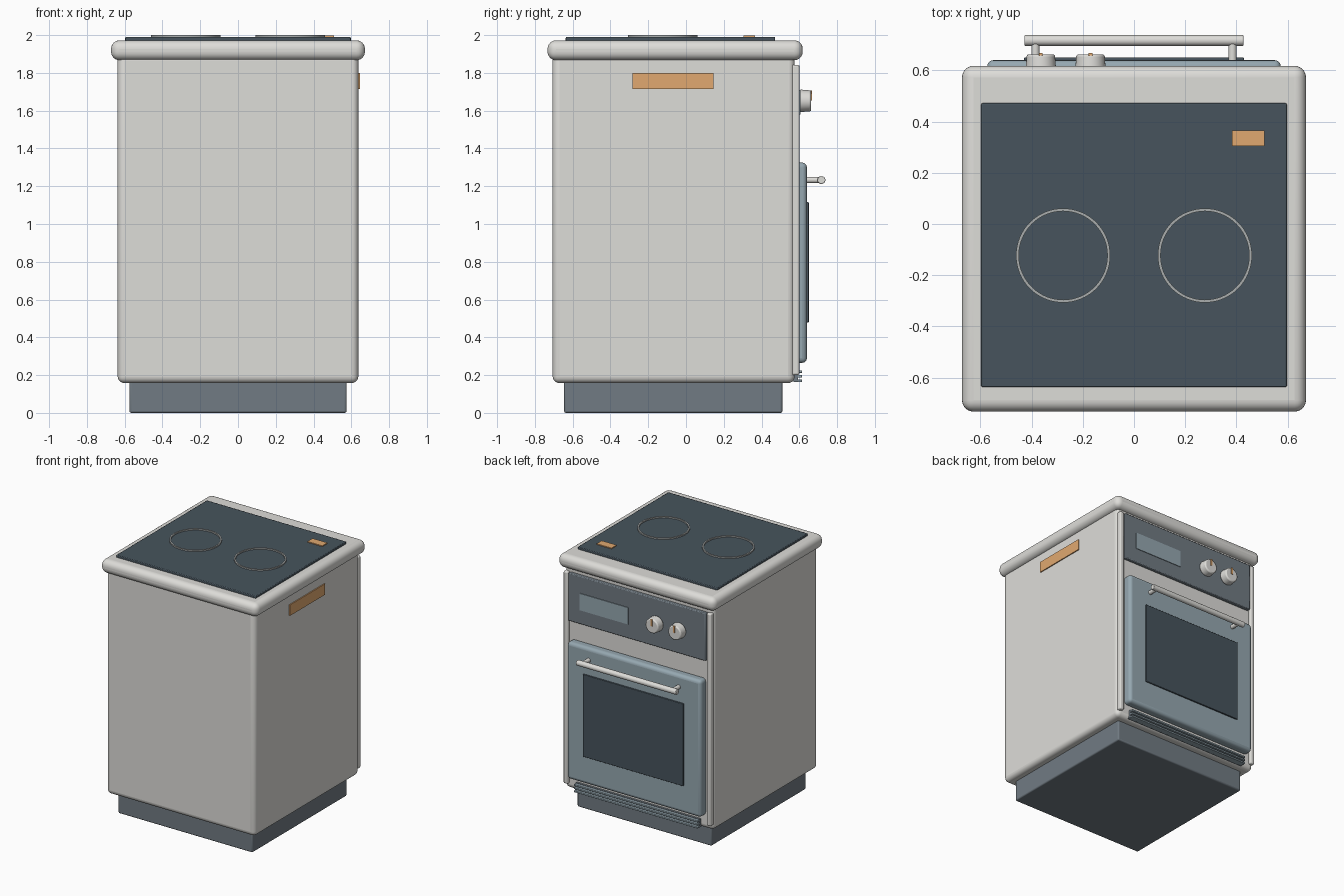
import bpy, bmesh
from math import radians
from mathutils import Vector

cube = bpy.data.objects.get("Cube")
if cube:
    bpy.data.objects.remove(cube, do_unlink=True)


def material(name, rgb):
    """Make a flat material from an 8-bit display colour."""
    def lin(v):
        v /= 255
        return v / 12.92 if v < 0.04 else ((v + 0.055) / 1.055) ** 2.4
    col = tuple(lin(v) for v in rgb) + (1.0,)
    m = bpy.data.materials.new(name)
    m.use_nodes = True
    m.diffuse_color = col
    m.node_tree.nodes["Principled BSDF"].inputs["Base Color"].default_value = col
    return m


ENAMEL = material("light enamel", (222, 221, 217))
SLATE = material("slate grey", (113, 123, 131))
STEEL = material("blue grey steel", (150, 168, 177))
GLASS = material("dark glass", (71, 84, 93))
ORANGE = material("orange accent", (225, 169, 112))
RING = material("ring grey", (170, 174, 173))


def finish(bm, name, mat, bevel=0.0, segments=3):
    me = bpy.data.meshes.new(name)
    bm.to_mesh(me)
    bm.free()
    ob = bpy.data.objects.new(name, me)
    bpy.context.scene.collection.objects.link(ob)
    me.materials.append(mat)
    if bevel:
        mod = ob.modifiers.new("Rounding", "BEVEL")
        mod.width, mod.segments = bevel, segments
        mod.limit_method = "ANGLE"
        mod.angle_limit = radians(40)
    bpy.ops.object.select_all(action="DESELECT")
    ob.select_set(True)
    bpy.context.view_layer.objects.active = ob
    bpy.ops.object.shade_smooth_by_angle(angle=radians(35))
    return ob


def box(name, x, y, z, mat, bevel=0.0, segments=3):
    """Box given by its (low, high) extent on each axis."""
    bm = bmesh.new()
    bmesh.ops.create_cube(bm, size=1)
    for v in bm.verts:
        v.co = Vector([(a + b) / 2 + c * (b - a)
                       for c, (a, b) in zip(v.co, (x, y, z))])
    return finish(bm, name, mat, bevel, segments)


def rod(name, start, end, r1, mat, r2=None, bevel=0.0):
    """Round rod or cone running from start to end."""
    start, end = Vector(start), Vector(end)
    axis = end - start
    bm = bmesh.new()
    bmesh.ops.create_cone(bm, cap_ends=True, segments=32, radius1=r1,
                          radius2=r2 or r1, depth=axis.length)
    bm.transform(axis.to_track_quat("Z", "Y").to_matrix().to_4x4())
    bmesh.ops.translate(bm, verts=bm.verts, vec=(start + end) / 2)
    return finish(bm, name, mat, bevel, 2)


# Cabinet
box("plinth", (-.575, .575), (-.645, .51), (0, .2), SLATE, .01)
box("cabinet_body", (-.637, .637), (-.706, .575), (.158, 1.9), ENAMEL, .035, 5)
box("worktop", (-.672, .672), (-.733, .618), (1.867, 1.972), ENAMEL, .045, 6)
box("side_tag", (.63, .645), (-.283, .145), (1.716, 1.8), ORANGE)

# Hob
box("hob_glass", (-.597, .597), (-.637, .472), (1.965, 1.99), GLASS, .005, 2)
box("hob_tag", (.382, .509), (.304, .366), (1.985, 1.997), ORANGE)
for side, label in ((-1, "right"), (1, "left")):
    bm = bmesh.new()
    steps = 64
    loops = []
    for radius, z in ((.184, 1.985), (.184, 2), (.173, 2), (.173, 1.985)):
        loops.append(bmesh.ops.create_circle(bm, segments=steps, radius=radius)["verts"])
        bmesh.ops.translate(bm, verts=loops[-1], vec=(side * .277, -.123, z))
    for a, b in zip(loops, loops[1:]):
        for i in range(steps):
            j = (i + 1) % steps
            bm.faces.new((a[i], a[j], b[j], b[i]))
    bmesh.ops.recalc_face_normals(bm, faces=bm.faces)
    finish(bm, label + "_heating_ring", RING)

    # Upright trim at each side of the oven
    box(label + "_trim", sorted((side * .594, side * .632)), (.56, .6),
        (.2, 1.843), ENAMEL, .01)

    # Handle posts
    rod(label + "_handle_post", (side * .385, .63, 1.233), (side * .385, .715, 1.233),
        .016, ENAMEL)

# Control panel with display and knobs
box("control_panel", (-.587, .587), (.56, .602), (1.47, 1.84), SLATE, .006, 2)
box("display", (.07, .485), (.6, .607), (1.58, 1.71), STEEL)
for i, x in enumerate((-.364, -.17), 1):
    rod(f"knob_{i}", (x, .6, 1.652), (x, .663, 1.652), .06, ENAMEL, .055, .008)
    box(f"knob_mark_{i}", (x - .007, x + .007), (.655, .668), (1.655, 1.706), ORANGE)

# Oven door
box("oven_door", (-.574, .574), (.56, .64), (.265, 1.325), STEEL, .025, 4)
box("door_window", (-.43, .43), (.63, .65), (.478, 1.116), GLASS, .004, 2)
rod("handle_bar", (-.428, .717, 1.233), (.428, .717, 1.233), .021, ENAMEL, bevel=.004)

# Lower vent grille
box("vent_back", (-.53, .53), (.56, .592), (.165, .228), SLATE)
for i in range(3):
    z = .163 + i * .024
    box(f"vent_slat_{i + 1}", (-.53, .53), (.57, .615), (z, z + .014), STEEL, .003, 2)
